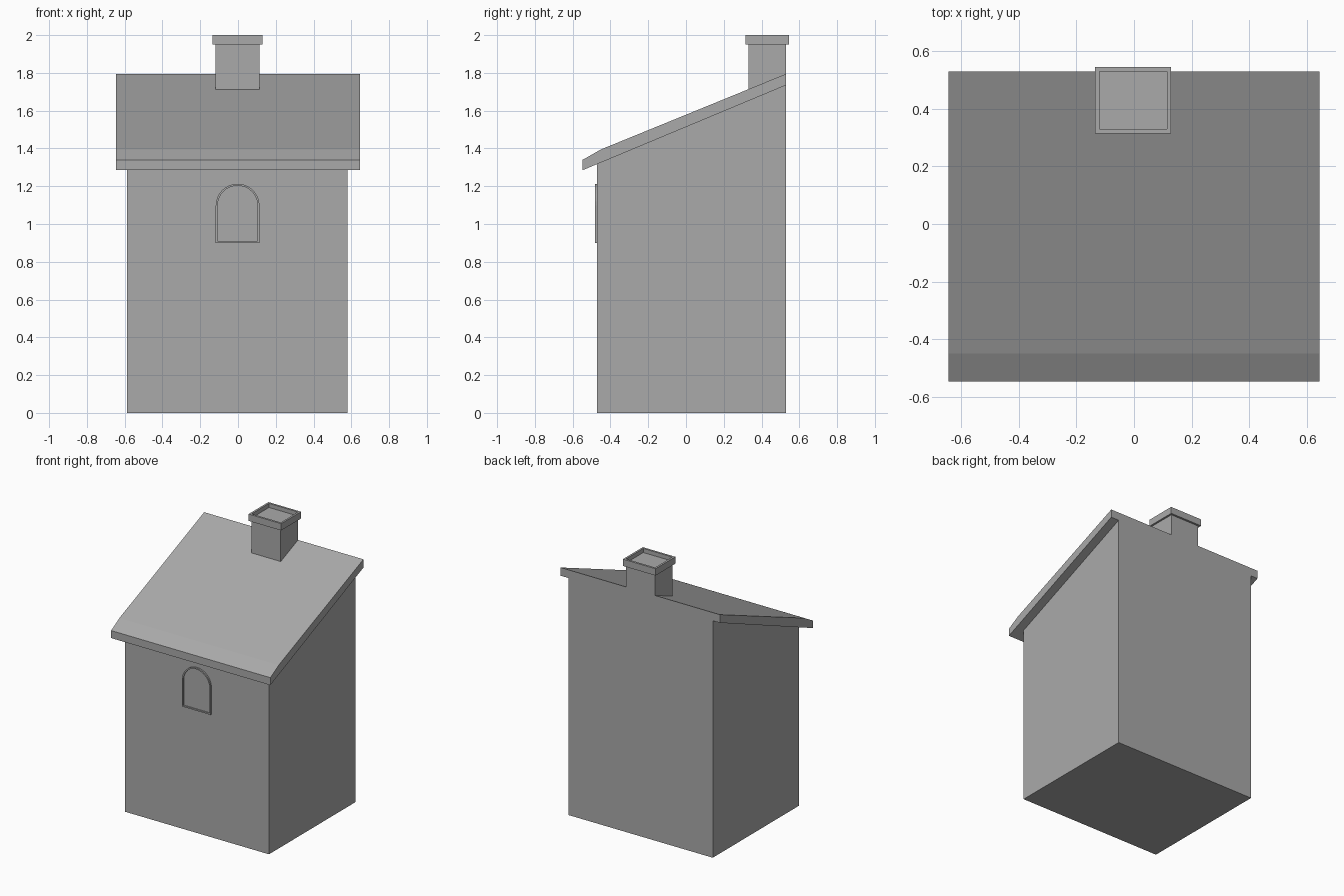
import bpy, bmesh, math

cube = bpy.data.objects.get("Cube")
if cube:
    bpy.data.objects.remove(cube, do_unlink=True)

stone = bpy.data.materials.new("stone_grey")
stone.use_nodes = True
grey = (0.4, 0.4, 0.4, 1)
stone.diffuse_color = grey
stone.node_tree.nodes["Principled BSDF"].inputs["Base Color"].default_value = grey


def finish(name, bm):
    bmesh.ops.recalc_face_normals(bm, faces=bm.faces[:])
    mesh = bpy.data.meshes.new(name)
    bm.to_mesh(mesh)
    bm.free()
    mesh.materials.append(stone)
    obj = bpy.data.objects.new(name, mesh)
    bpy.context.collection.objects.link(obj)
    return obj


def extrude(name, points, offset):
    """Prism from a flat outline pushed along an offset."""
    bm = bmesh.new()
    face = bm.faces.new([bm.verts.new(p) for p in points])
    top = bmesh.ops.extrude_face_region(bm, geom=[face])["geom"]
    moved = [v for v in top if isinstance(v, bmesh.types.BMVert)]
    bmesh.ops.translate(bm, verts=moved, vec=offset)
    return finish(name, bm)


def ring(name, outer, inner, offset):
    """Open frame between two matching outlines."""
    bm = bmesh.new()
    loops = []
    for outline in (outer, inner):
        for shift in ((0, 0, 0), offset):
            loops.append([bm.verts.new([a + b for a, b in zip(p, shift)]) for p in outline])
    n = len(outer)
    for a, b in ((0, 1), (1, 3), (3, 2), (2, 0)):
        for i in range(n):
            j = (i + 1) % n
            bm.faces.new((loops[a][i], loops[a][j], loops[b][j], loops[b][i]))
    return finish(name, bm)


def rect(x0, x1, y0, y1, z):
    return [(x0, y0, z), (x1, y0, z), (x1, y1, z), (x0, y1, z)]


def arch(radius, sill, y):
    """Round-headed outline in the front plane."""
    centre_x, spring = -0.002, 1.097
    pts = [(centre_x - radius, y, sill), (centre_x + radius, y, sill)]
    for i in range(17):
        a = math.pi * i / 16
        pts.append((centre_x + radius * math.cos(a), y, spring + radius * math.sin(a)))
    return pts


# Walls with a sloping top
wall = [(-0.47, 0), (0.53, 0), (0.53, 1.74), (-0.47, 1.323)]
extrude("walls", [(-0.588, y, z) for y, z in wall], (1.168, 0, 0))

# Lean-to roof slab, with a slightly steeper eave
slab = [(-0.547, 1.285), (0.53, 1.735), (0.53, 1.795), (-0.45, 1.395), (-0.547, 1.34)]
extrude("roof", [(-0.645, y, z) for y, z in slab], (1.29, 0, 0))

# Chimney stack and hollow cap
extrude("chimney_stack", rect(-0.12, 0.115, 0.33, 0.53, 1.6), (0, 0, 0.37))
ring("chimney_cap", rect(-0.135, 0.129, 0.315, 0.545, 1.95),
     rect(-0.12, 0.115, 0.33, 0.53, 1.95), (0, 0, 0.05))

# Arched window: raised frame and pane
ring("window_frame", arch(0.116, 0.9, -0.469), arch(0.106, 0.91, -0.469), (0, -0.012, 0))
extrude("window_pane", arch(0.107, 0.909, -0.469), (0, -0.004, 0))
